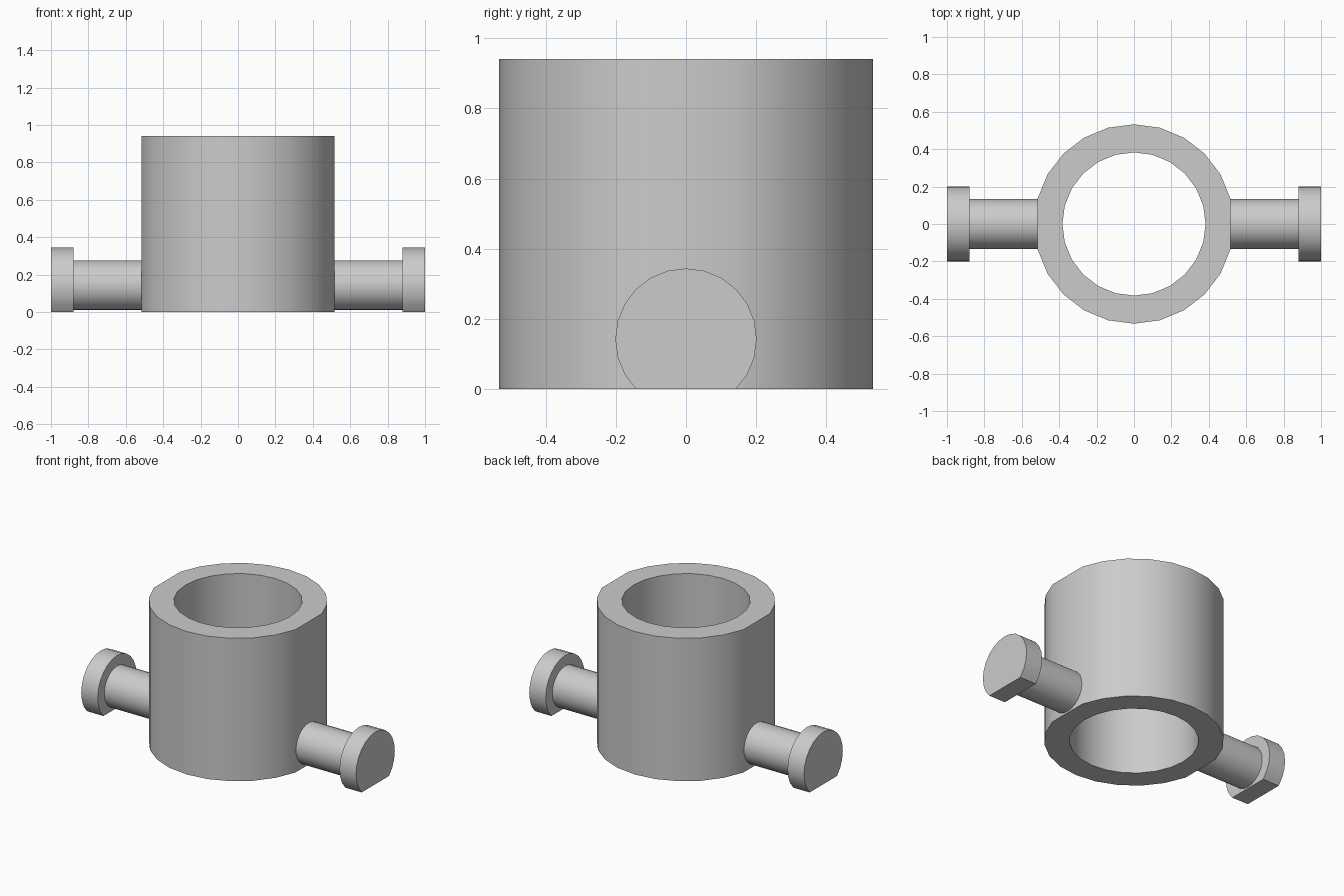
import bpy, bmesh
from math import cos, sin, radians

if "Cube" in bpy.data.objects:
    bpy.data.objects.remove(bpy.data.objects["Cube"])

HEIGHT = 0.94
AXIS_Z = 0.1425   # height of the side pin axis


def arc(r, degrees):
    return [(r * cos(radians(d)), r * sin(radians(d))) for d in degrees]


def finish(name, bm):
    bmesh.ops.recalc_face_normals(bm, faces=bm.faces)
    mesh = bpy.data.meshes.new(name)
    bm.to_mesh(mesh)
    bm.free()
    obj = bpy.data.objects.new(name, mesh)
    bpy.context.collection.objects.link(obj)
    bpy.ops.object.select_all(action='DESELECT')
    obj.select_set(True)
    bpy.context.view_layer.objects.active = obj
    bpy.ops.object.shade_smooth_by_angle(angle=radians(30))
    return obj


def x_prism(name, profile, x0, x1, capped):
    """Extrude a (y, z) profile along x and mirror it to the other side."""
    bm = bmesh.new()
    a, b = [[bm.verts.new((x, y, z + AXIS_Z)) for y, z in profile] for x in (x0, x1)]
    n = len(profile)
    for i in range(n):
        j = (i + 1) % n
        bm.faces.new((a[i], a[j], b[j], b[i]))
    if capped:
        bm.faces.new(a)
        bm.faces.new(b)
    obj = finish(name, bm)
    obj.modifiers.new("Mirror", 'MIRROR').use_mirror_merge = False
    return obj


# Hollow sleeve: 24-sided bore, outer wall flattened where the pins meet it
bm = bmesh.new()
steps = range(0, 360, 15)
outer = arc(0.533, steps)
flat_x = outer[1][0]
outer = [(max(-flat_x, min(flat_x, x)), y) for x, y in outer]
inner = arc(0.383, steps)
loops = [[bm.verts.new((x, y, z)) for x, y in ring]
         for ring, z in ((outer, 0), (outer, HEIGHT), (inner, HEIGHT), (inner, 0))]
for k in range(4):
    p, q = loops[k], loops[(k + 1) % 4]
    for i in range(24):
        j = (i + 1) % 24
        bm.faces.new((p[i], p[j], q[j], q[i]))
finish("sleeve", bm)

# Side pins, running from the sleeve flats to the end flanges
x_prism("side_pins", arc(0.133, steps), flat_x, 0.88, False)

# End flanges, cut flat along the bottom
x_prism("end_flanges", arc(0.2015, range(-45, 226, 15)), 0.88, 1.0, True)
